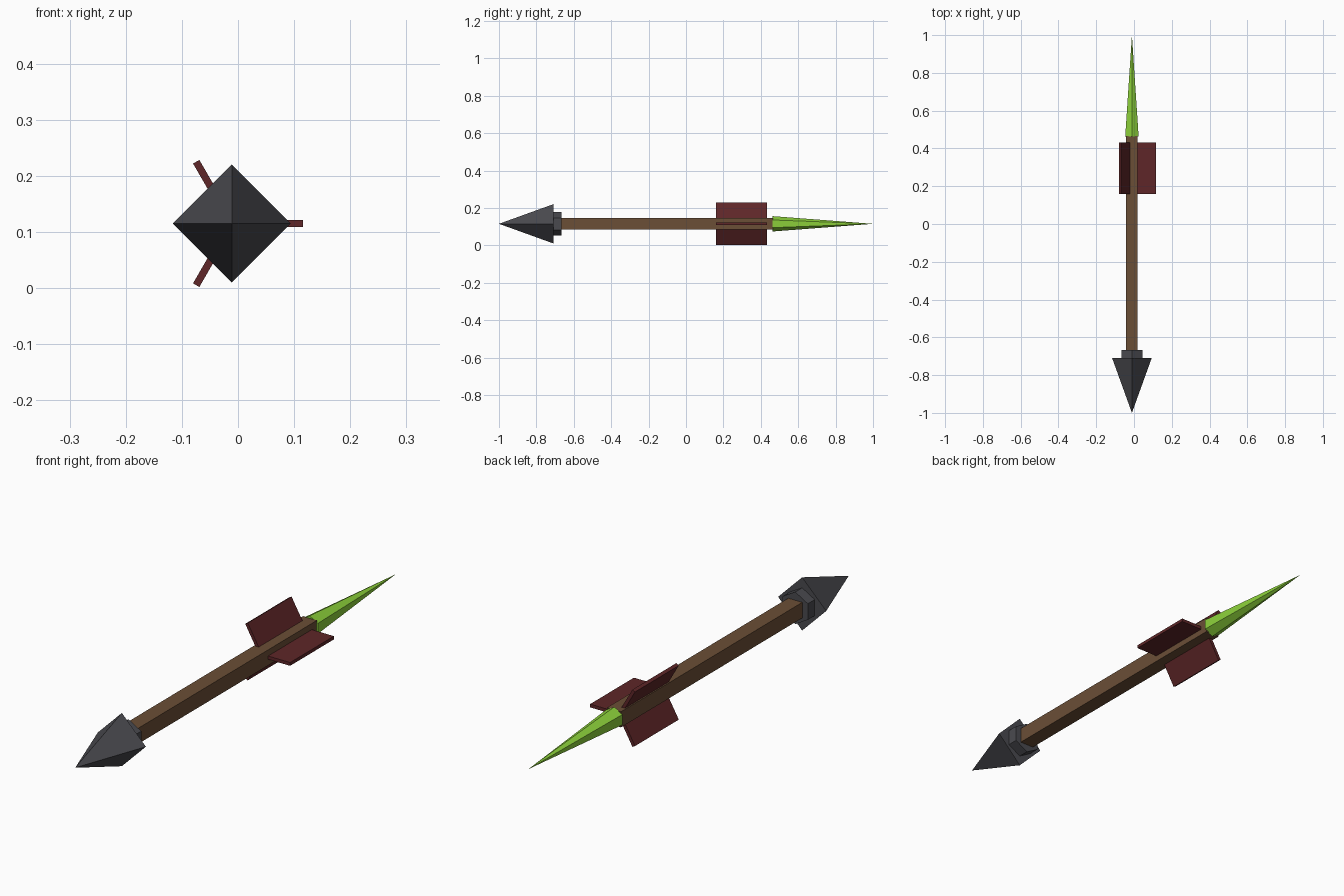
import bpy, math
from mathutils import Matrix, Vector

cube = bpy.data.objects.get("Cube")
if cube:
    bpy.data.objects.remove(cube, do_unlink=True)

AXIS = Vector((-0.011, 0, 0.115))  # centre line of the arrow


def material(name, rgb):
    """Flat material from 0-255 display values."""
    lin = [((c / 255 + 0.055) / 1.055) ** 2.4 for c in rgb] + [1]
    m = bpy.data.materials.new(name)
    m.use_nodes = True
    m.diffuse_color = lin
    m.node_tree.nodes["Principled BSDF"].inputs["Base Color"].default_value = lin
    return m


def finish(name, mat):
    ob = bpy.context.object
    ob.name = ob.data.name = name
    ob.data.materials.append(mat)
    return ob


def spike(name, mat, sides, y0, y1, r0, r1, turn=0.0):
    """Faceted cone or prism along y, radius r0 at y0 and r1 at y1."""
    bpy.ops.mesh.primitive_cone_add(vertices=sides, radius1=r0, radius2=r1,
                                    depth=abs(y1 - y0))
    ob = finish(name, mat)
    tilt = -math.pi / 2 if y1 > y0 else math.pi / 2
    place = Matrix.Translation(AXIS + Vector((0, (y0 + y1) / 2, 0)))
    ob.data.transform(place @ Matrix.Rotation(tilt, 4, 'X') @ Matrix.Rotation(turn, 4, 'Z'))
    return ob


wood = material("brown wood", (107, 78, 54))
iron = material("dark iron", (74, 74, 79))
feather = material("dark red feather", (94, 38, 40))
leaf = material("bright green", (140, 208, 58))

# Square shaft
spike("shaft", wood, 4, -0.69, 0.465, 0.0435, 0.0435, math.pi / 4)

# Four-sided head with a hexagonal collar behind it
spike("arrow_head", iron, 4, -0.709, -1.0, 0.105, 0)
spike("head_collar", iron, 6, -0.72, -0.666, 0.0635, 0.0635)

# Long hexagonal tail spike
spike("tail_spike", leaf, 6, 0.463, 1.0, 0.041, 0)

# Three flat fins around the shaft
for i in range(3):
    bpy.ops.mesh.primitive_cube_add(size=1)
    fin = finish(f"fin_{i + 1}", feather)
    fin.data.transform(Matrix.Translation(AXIS + Vector((0, 0.296, 0)))
                       @ Matrix.Rotation(i * math.tau / 3, 4, 'Y')
                       @ Matrix.Translation((0.0685, 0, 0))
                       @ Matrix.Diagonal((0.117, 0.273, 0.013, 1)))
